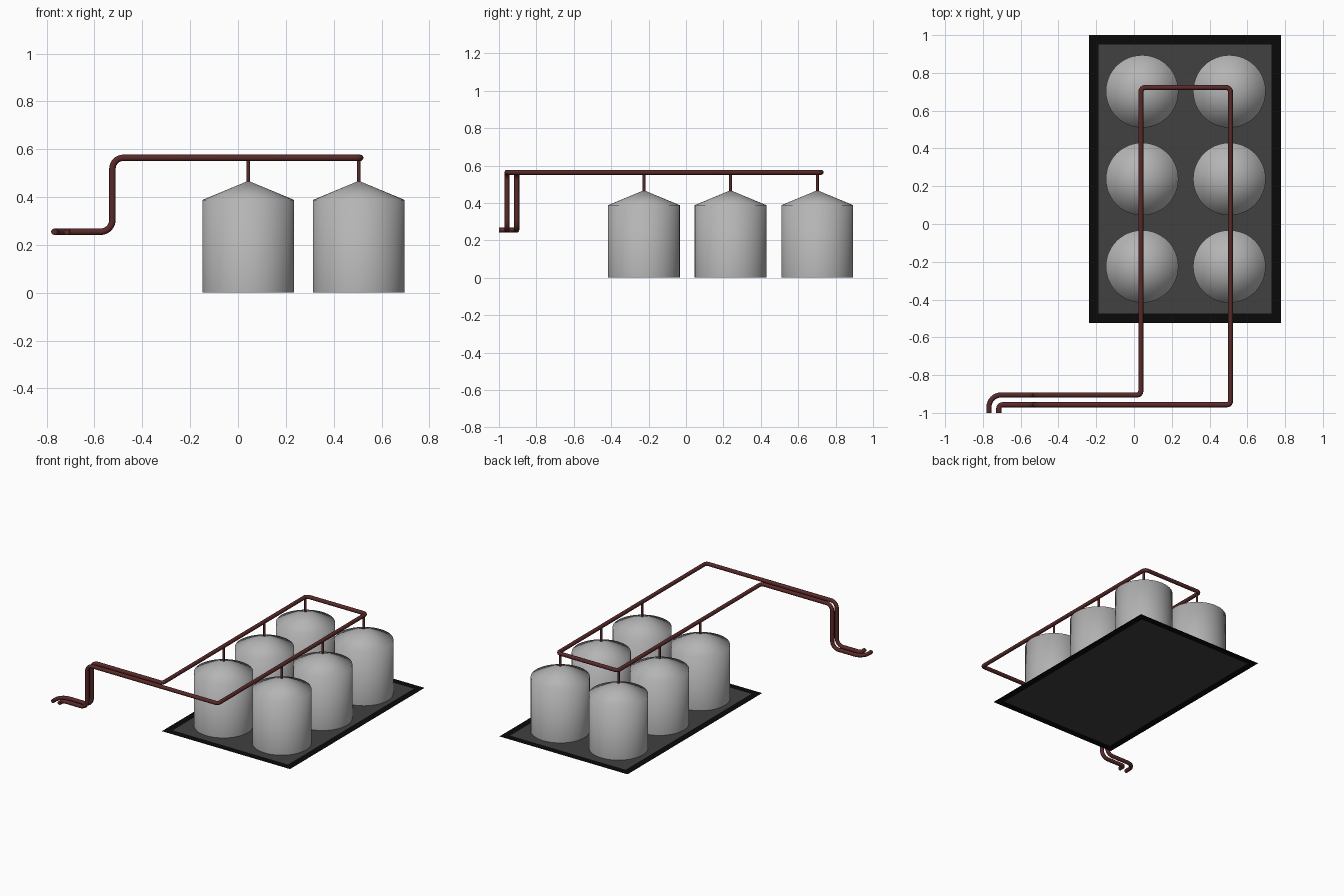
import bpy, bmesh, math
from mathutils import Vector

if "Cube" in bpy.data.objects:
    bpy.data.objects.remove(bpy.data.objects["Cube"])


def material(name, rgb):
    m = bpy.data.materials.new(name)
    m.diffuse_color = (*rgb, 1)
    m.use_nodes = True
    m.node_tree.nodes["Principled BSDF"].inputs["Base Color"].default_value = m.diffuse_color
    return m


TANK = material("light grey metal", (0.46, 0.46, 0.46))
PIPE = material("dark red pipe", (0.1, 0.022, 0.022))
FLOOR = material("dark grey floor", (0.052, 0.052, 0.052))
EDGE = material("black edge", (0.003, 0.003, 0.003))


def mesh_object(name, bm, *mats):
    me = bpy.data.meshes.new(name)
    for m in mats:
        me.materials.append(m)
    bm.to_mesh(me)
    bm.free()
    ob = bpy.data.objects.new(name, me)
    bpy.context.collection.objects.link(ob)
    return ob


def smooth(ob, deg=30):
    bpy.ops.object.select_all(action='DESELECT')
    ob.select_set(True)
    bpy.context.view_layer.objects.active = ob
    bpy.ops.object.shade_smooth_by_angle(angle=math.radians(deg))


def lathe(name, profile, x, y, segs, mat):
    bm = bmesh.new()
    vs = [bm.verts.new((r, 0, z)) for r, z in profile]
    es = [bm.edges.new(p) for p in zip(vs, vs[1:])]
    bmesh.ops.spin(bm, geom=vs + es, cent=(0, 0, 0), axis=(0, 0, 1),
                   angle=2 * math.pi, steps=segs)
    bmesh.ops.remove_doubles(bm, verts=bm.verts, dist=1e-5)
    bmesh.ops.recalc_face_normals(bm, faces=bm.faces)
    ob = mesh_object(name, bm, mat)
    ob.location = (x, y, 0)
    smooth(ob, 80)


def pipe(name, corners, radius):
    """Round tube through corners (x, y, z, bend radius)."""
    pts = [Vector(c[:3]) for c in corners]
    path = [pts[0]]
    for i in range(1, len(pts) - 1):
        r = corners[i][3]
        a = (pts[i - 1] - pts[i]).normalized()
        b = (pts[i + 1] - pts[i]).normalized()
        centre = pts[i] + (a + b) * r
        for k in range(9):
            t = k / 8 * math.pi / 2
            path.append(centre - b * r * math.cos(t) - a * r * math.sin(t))
    path.append(pts[-1])
    cu = bpy.data.curves.new(name, 'CURVE')
    cu.dimensions = '3D'
    cu.bevel_depth = radius
    cu.bevel_resolution = 4
    cu.use_fill_caps = True
    sp = cu.splines.new('POLY')
    sp.points.add(len(path) - 1)
    for p, co in zip(sp.points, path):
        p.co = (*co, 1)
    cu.materials.append(PIPE)
    ob = bpy.data.objects.new(name, cu)
    bpy.context.collection.objects.link(ob)
    bpy.ops.object.select_all(action='DESELECT')
    ob.select_set(True)
    bpy.context.view_layer.objects.active = ob
    bpy.ops.object.convert(target='MESH')
    smooth(bpy.context.object, 50)


# Flat base with a black border
X0, X1, Y0, Y1, B = -0.237, 0.778, -0.523, 1.0, 0.05
bm = bmesh.new()
grid = [[bm.verts.new((x, y, 0)) for x in (X0, X0 + B, X1 - B, X1)]
        for y in (Y0, Y0 + B, Y1 - B, Y1)]
for j in range(3):
    for i in range(3):
        f = bm.faces.new((grid[j][i], grid[j][i + 1], grid[j + 1][i + 1], grid[j + 1][i]))
        f.material_index = 0 if i == j == 1 else 1
mesh_object("base_slab", bm, FLOOR, EDGE)

# Six tanks with conical roofs, each with a feed pipe
for i, x in enumerate((0.043, 0.505)):
    for j, y in enumerate((-0.225, 0.238, 0.702)):
        lathe(f"tank_{i}_{j}", [(0, 0.002), (0.192, 0.002), (0.192, 0.388), (0, 0.468)],
              x, y, 48, TANK)
        lathe(f"feed_pipe_{i}_{j}", [(0, 0.45), (0.008, 0.45), (0.008, 0.56), (0, 0.56)],
              x, y, 12, PIPE)

# Main pipe loop: out along one side, over the tanks and back
HI, LO, RX = 0.564, 0.255, -0.525
pipe("main_pipe", [
    (-0.768, -1.0, LO, 0), (-0.768, -0.905, LO, 0.065),
    (RX, -0.905, LO, 0.05), (RX, -0.905, HI, 0.045),
    (0.036, -0.905, HI, 0.02), (0.036, 0.723, HI, 0.025),
    (0.511, 0.723, HI, 0.025), (0.511, -0.957, HI, 0.02),
    (RX, -0.957, HI, 0.045), (RX, -0.957, LO, 0.05),
    (-0.716, -0.957, LO, 0.02), (-0.716, -1.0, LO, 0)], 0.0135)
